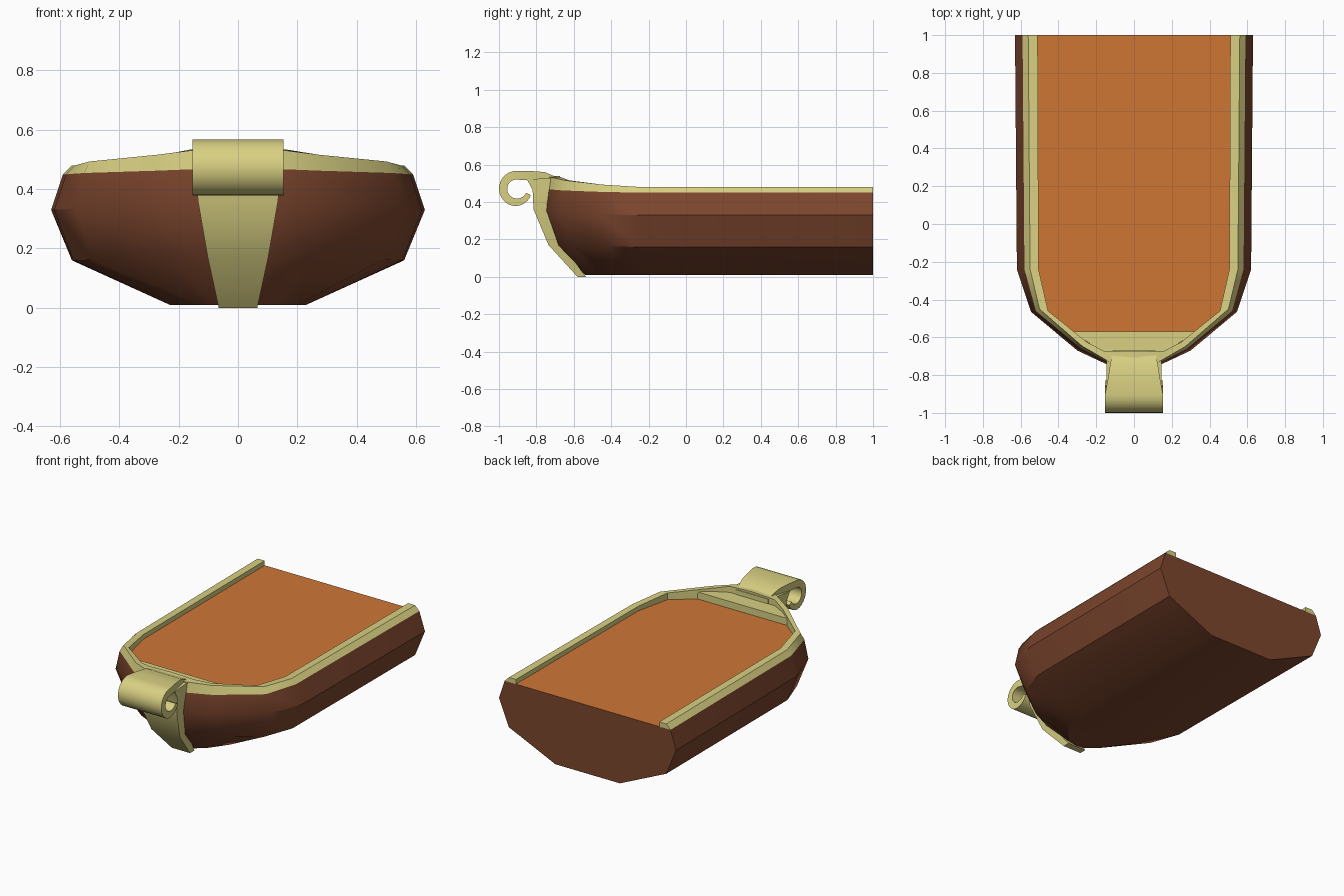
import bpy, bmesh, math

if "Cube" in bpy.data.objects:
    bpy.data.objects.remove(bpy.data.objects["Cube"])


def material(name, rgb):
    m = bpy.data.materials.new(name)
    m.diffuse_color = (*rgb, 1)
    m.use_nodes = True
    m.node_tree.nodes["Principled BSDF"].inputs["Base Color"].default_value = m.diffuse_color
    return m


BROWN = material("dark wood", (0.205, 0.061, 0.027))
CREAM = material("pale olive trim", (0.69, 0.63, 0.225))
ORANGE = material("orange deck", (0.62, 0.18, 0.036))


def build(name, verts, faces, mat):
    bm = bmesh.new()
    vs = [bm.verts.new(v) for v in verts]
    for f in faces:
        bm.faces.new([vs[i] for i in f])
    if len(faces) > 1:
        bmesh.ops.recalc_face_normals(bm, faces=bm.faces)
    me = bpy.data.meshes.new(name)
    bm.to_mesh(me)
    bm.free()
    me.materials.append(mat)
    ob = bpy.data.objects.new(name, me)
    bpy.context.collection.objects.link(ob)
    bpy.ops.object.select_all(action='DESELECT')
    ob.select_set(True)
    bpy.context.view_layer.objects.active = ob
    bpy.ops.object.shade_smooth_by_angle(angle=math.radians(35))
    return ob


# Half outlines run from the open end to the bow; z rises towards the bow
RISE = (0, 0, 0.22, 0.6, 0.9, 1)


def outline(half, z, rise=0.0):
    right = [(x, y, z + rise * t) for (x, y), t in zip(half, RISE)]
    return right + [(-x, y, h) for x, y, h in right[-2::-1]]


def bands(n, rows, closed=False):
    return [(r * n + i, r * n + i + 1, (r + 1) % rows * n + i + 1, (r + 1) % rows * n + i)
            for r in range(rows if closed else rows - 1) for i in range(n - 1)]


bottom = [(.23, 1), (.23, -.24), (.20, -.37), (.12, -.48), (.06, -.53), (0, -.54)]
chine = [(.56, 1), (.555, -.24), (.49, -.43), (.26, -.61), (.12, -.68), (0, -.695)]
waist = [(.63, 1), (.62, -.24), (.545, -.465), (.30, -.67), (.14, -.745), (0, -.755)]
sheer = [(.59, 1), (.58, -.24), (.52, -.46), (.28, -.66), (.13, -.738), (0, -.75)]
rail_out = [(.56, 1), (.55, -.24), (.50, -.45), (.272, -.648), (.13, -.73), (0, -.745)]
rail_in = [(.51, 1), (.505, -.24), (.455, -.46), (.25, -.625), (.16, -.672), (0, -.675)]

# Hull: four outlines, closed underneath and across the end
hull_rings = [outline(bottom, .01), outline(chine, .16, .01),
              outline(waist, .33, .025), outline(sheer, .45, .02)]
n = len(hull_rings[0])
end = [r * n for r in range(4)] + [r * n + n - 1 for r in range(3, -1, -1)]
build("hull", sum(hull_rings, []), bands(n, 4) + [range(n), end], BROWN)

# Rail: four-sided section swept round the top of the hull
rail_rings = [outline(sheer, .45, .02), outline(rail_out, .48, .06),
              outline(rail_in, .48, .06), outline(rail_in, .44)]
caps = [[r * n for r in range(4)], [r * n + n - 1 for r in range(4)]]
build("rail", sum(rail_rings, []), bands(n, 4, True) + caps, CREAM)

# Deck
build("deck", outline(rail_in, .45)[::-1], [range(n)], ORANGE)

# Small raised plate in the bow
plate = [(.33, -.57), (.17, -.675), (-.17, -.675), (-.33, -.57)]
build("bow_plate", [(x, y, z) for z in (.44, .495) for x, y in plate],
      [range(4), range(4, 8)] + [(i, (i + 1) % 4, (i + 1) % 4 + 4, i + 4) for i in range(4)], CREAM)


def strip(name, sections, mat):
    """Thick ribbon: each section is (outer yz, inner yz, half width)."""
    verts = []
    for (yo, zo), (yi, zi), w in sections:
        verts += [(-w, yo, zo), (w, yo, zo), (w, yi, zi), (-w, yi, zi)]
    faces = [(s * 4 + i, s * 4 + (i + 1) % 4, s * 4 + 4 + (i + 1) % 4, s * 4 + 4 + i)
             for s in range(len(sections) - 1) for i in range(4)]
    last = len(verts) - 4
    return build(name, verts, faces + [range(4), range(last, last + 4)], mat)


# Stem up the front of the bow
strip("stem", [((-.58, 0), (-.535, 0), .065), ((-.735, .17), (-.66, .17), .102),
               ((-.815, .36), (-.72, .36), .135), ((-.82, .465), (-.72, .465), .143),
               ((-.85, .52), (-.72, .53), .146)], CREAM)

# Curled scroll on top of the stem
scroll = [((-.67, .525), (-.67, .49), .115), ((-.715, .543), (-.715, .49), .121),
          ((-.755, .56), (-.755, .49), .128), ((-.83, .566), (-.83, .515), .14)]
cy, cz, steps = -.905, .472, 18
for i in range(steps + 1):
    t = i / steps
    a = math.radians(90 + 245 * t)
    ro, ri = .095 - .012 * max(0, t - .7) / .3, .048 + .008 * t
    scroll.append(((cy + ro * math.cos(a), cz + ro * math.sin(a)),
                   (cy + ri * math.cos(a), cz + ri * math.sin(a)), .154))
strip("bow_scroll", scroll, CREAM)
